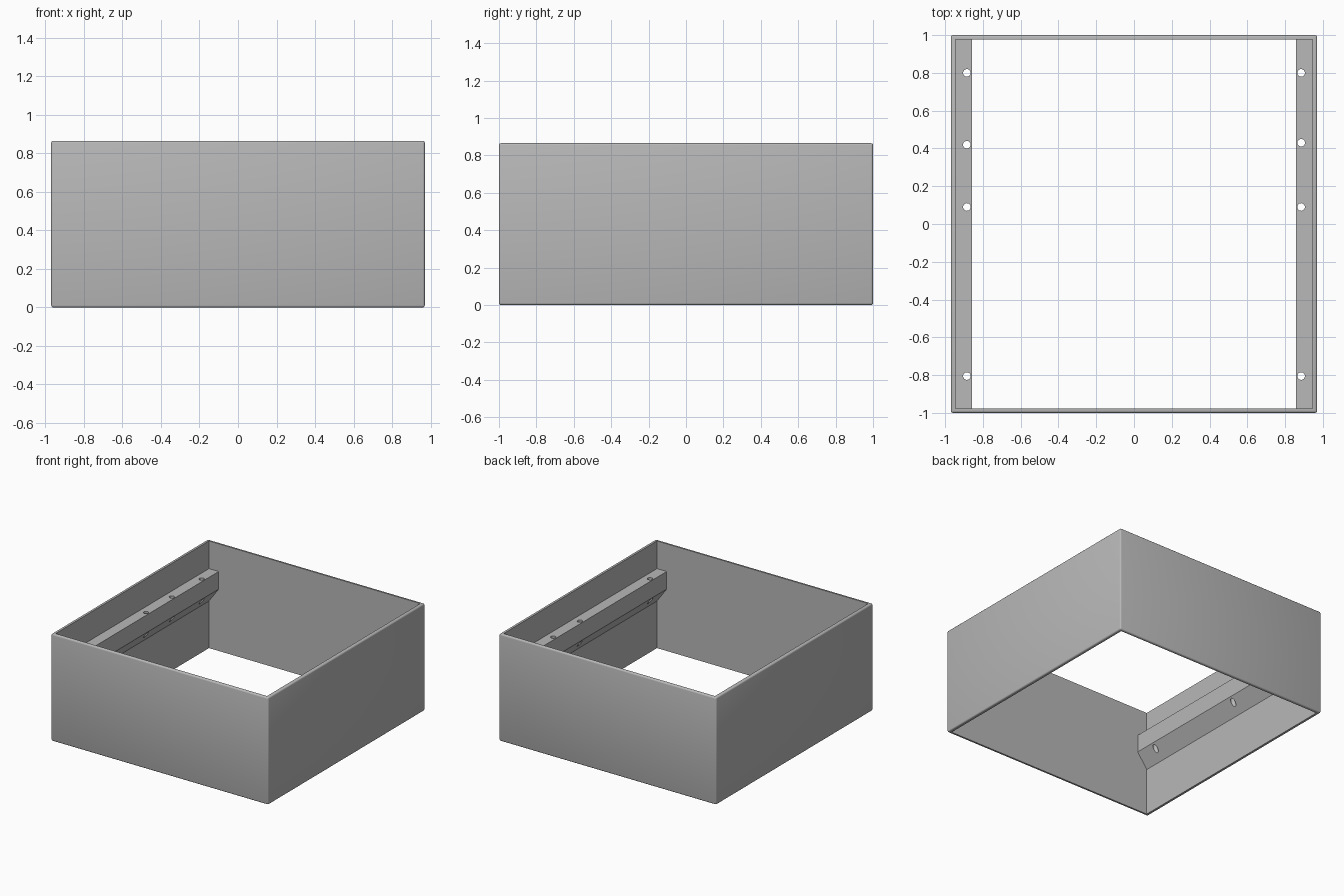
import bpy
import bmesh
from mathutils import Matrix

if "Cube" in bpy.data.objects:
    bpy.data.objects.remove(bpy.data.objects["Cube"], do_unlink=True)

HALF_X, HALF_Y, HEIGHT = 0.97, 1.0, 0.865
INNER_X, INNER_Y = 0.944, 0.978

# Single grey finish
grey = bpy.data.materials.new("plain_grey")
grey.use_nodes = True
colour = (0.48, 0.48, 0.48, 1)
grey.diffuse_color = colour
grey.node_tree.nodes["Principled BSDF"].inputs["Base Color"].default_value = colour


def make_object(name, bm):
    bmesh.ops.recalc_face_normals(bm, faces=bm.faces[:])
    mesh = bpy.data.meshes.new(name)
    bm.to_mesh(mesh)
    bm.free()
    mesh.materials.append(grey)
    obj = bpy.data.objects.new(name, mesh)
    bpy.context.scene.collection.objects.link(obj)
    return obj


def box(half_x, half_y, low, high):
    bm = bmesh.new()
    size = Matrix.Diagonal((2 * half_x, 2 * half_y, high - low, 1))
    bmesh.ops.create_cube(bm, size=1, matrix=Matrix.Translation((0, 0, (low + high) / 2)) @ size)
    return bm


def cut(obj, cutter):
    mod = obj.modifiers.new("cut", "BOOLEAN")
    mod.object = cutter
    mod.operation = "DIFFERENCE"
    mod.solver = "EXACT"
    cutter.hide_render = True
    bpy.ops.object.select_all(action="DESELECT")
    bpy.context.view_layer.objects.active = obj
    obj.select_set(True)
    bpy.ops.object.modifier_apply(modifier=mod.name)
    bpy.data.objects.remove(cutter, do_unlink=True)
    bpy.ops.object.shade_smooth_by_angle(angle=0.6)


# Open frame with rounded outer edges
bm = box(HALF_X, HALF_Y, 0, HEIGHT)
bmesh.ops.bevel(bm, geom=bm.edges[:], offset=0.011, segments=3, profile=0.5, affect="EDGES")
frame = make_object("frame", bm)
cut(frame, make_object("opening_cutter", box(INNER_X, INNER_Y, -1, 2)))

# Mounting rails with a sloped underside and drilled holes
SECTION = [(0.95, 0.642), (0.857, 0.642), (0.857, 0.50), (0.95, 0.372)]
for name, side, holes in (("left_rail", 1, (0.8, 0.43, 0.09, -0.805)),
                          ("right_rail", -1, (0.8, 0.42, 0.09, -0.805))):
    bm = bmesh.new()
    profile = bm.faces.new([bm.verts.new((side * x, -INNER_Y, z)) for x, z in SECTION])
    extruded = bmesh.ops.extrude_face_region(bm, geom=[profile], use_keep_orig=True)["geom"]
    bmesh.ops.translate(bm, verts=[v for v in extruded if isinstance(v, bmesh.types.BMVert)],
                        vec=(0, 2 * INNER_Y, 0))
    rail = make_object(name, bm)

    bm = bmesh.new()
    for y in holes:
        bmesh.ops.create_cone(bm, cap_ends=True, segments=24, radius1=0.02, radius2=0.02, depth=1,
                              matrix=Matrix.Translation((side * 0.885, y, 0.5)))
    cut(rail, make_object("hole_cutter", bm))
